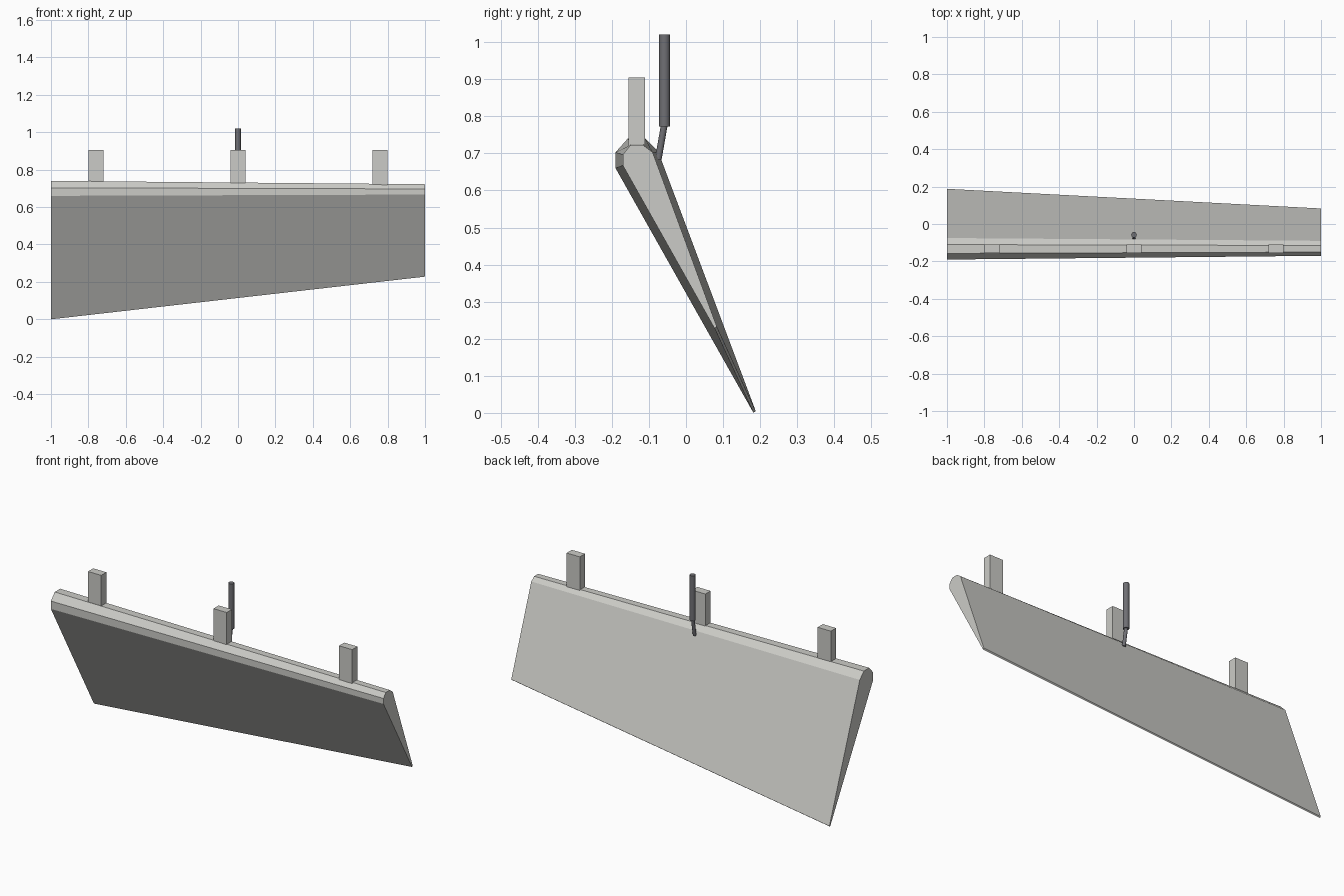
import bpy
import bmesh
from mathutils import Vector

cube = bpy.data.objects.get("Cube")
if cube:
    bpy.data.objects.remove(cube, do_unlink=True)


def material(name, color):
    mat = bpy.data.materials.new(name)
    mat.use_nodes = True
    mat.diffuse_color = color
    bsdf = next(n for n in mat.node_tree.nodes if n.type == 'BSDF_PRINCIPLED')
    bsdf.inputs["Base Color"].default_value = color
    return mat


panel_grey = material("panel_grey", (0.60, 0.60, 0.57, 1))
rod_grey = material("rod_grey", (0.16, 0.16, 0.175, 1))


def loft(name, sections, mat):
    """Skin closed (y, z) sections placed along x, with capped ends."""
    bm = bmesh.new()
    rings = [[bm.verts.new((x, y, z)) for y, z in pts] for x, pts in sections]
    for a, b in zip(rings, rings[1:]):
        for i in range(len(a)):
            j = (i + 1) % len(a)
            bm.faces.new((a[i], a[j], b[j], b[i]))
    bm.faces.new(rings[0])
    bm.faces.new(rings[-1])
    bmesh.ops.recalc_face_normals(bm, faces=bm.faces[:])
    mesh = bpy.data.meshes.new(name)
    bm.to_mesh(mesh)
    bm.free()
    mesh.materials.append(mat)
    obj = bpy.data.objects.new(name, mesh)
    bpy.context.collection.objects.link(obj)
    return obj


def rod(name, start, end, radius):
    """Round bar between two points."""
    start, end = Vector(start), Vector(end)
    axis = end - start
    bpy.ops.mesh.primitive_cylinder_add(vertices=16, radius=radius, depth=axis.length,
                                        location=(start + end) / 2)
    obj = bpy.context.object
    obj.name = name
    obj.rotation_euler = axis.to_track_quat('Z', 'Y').to_euler()
    obj.data.materials.append(mat := rod_grey)
    bpy.ops.object.shade_smooth_by_angle()
    return obj


# Tapered flap panel: faceted leading edge, thin trailing edge
wide_end = [(-0.157, 0.74), (-0.11, 0.74), (-0.075, 0.705), (0.188, 0.005),
            (0.182, 0.0), (-0.19, 0.66), (-0.19, 0.703)]
narrow_end = [(-0.15, 0.722), (-0.115, 0.722), (-0.09, 0.703), (0.083, 0.233),
              (0.077, 0.228), (-0.17, 0.667), (-0.17, 0.697)]
loft("flap_panel", [(-1, wide_end), (1, narrow_end)], panel_grey)

# Hinge brackets along the leading edge
for label, x in (("right", -0.76), ("centre", 0.0), ("left", 0.76)):
    block = [(-0.155, 0.718), (-0.11, 0.718), (-0.11, 0.905), (-0.155, 0.905)]
    loft(f"hinge_bracket_{label}", [(x - 0.04, block), (x + 0.04, block)], panel_grey)

# Actuator: thick upright cylinder and thin angled piston
rod("actuator_cylinder", (0, -0.058, 0.772), (0, -0.058, 1.02), 0.015)
rod("actuator_piston", (0, -0.058, 0.78), (0, -0.075, 0.683), 0.009)
